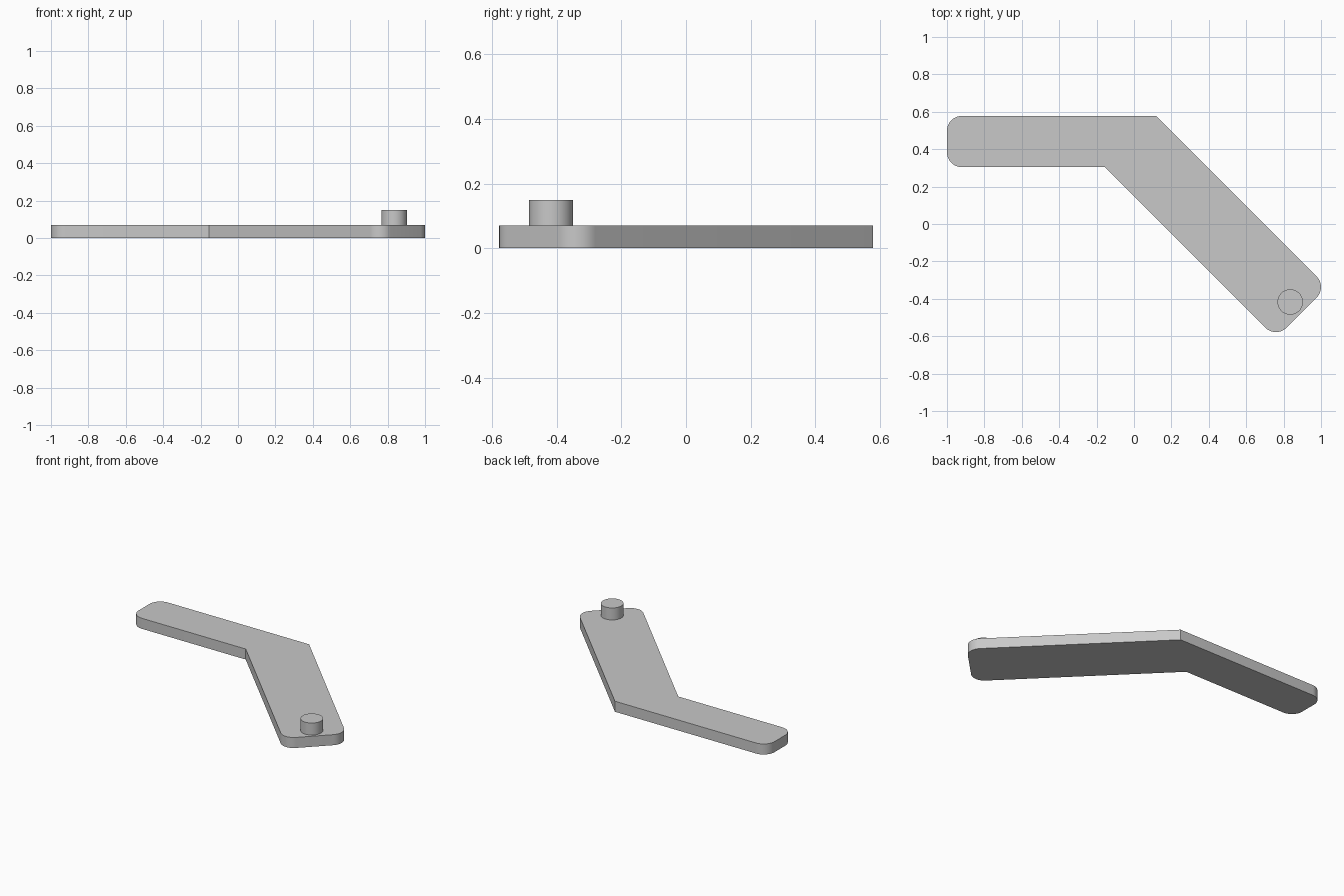
import bpy, bmesh, math
from mathutils import Vector

cube = bpy.data.objects.get("Cube")
if cube:
    bpy.data.objects.remove(cube, do_unlink=True)

THICK, TOP, CORNER_R = 0.07, 0.15, 0.08

grey = bpy.data.materials.new("light_grey")
grey.use_nodes = True
grey.diffuse_color = (0.58, 0.58, 0.58, 1)
grey.node_tree.nodes["Principled BSDF"].inputs["Base Color"].default_value = (0.58, 0.58, 0.58, 1)


def rounded(prev, corner, nxt, radius, steps=10):
    """Arc points replacing a right-angled corner."""
    a = (Vector(prev) - Vector(corner)).normalized() * radius
    b = (Vector(nxt) - Vector(corner)).normalized() * radius
    centre = Vector(corner) + a + b
    angles = [math.pi / 2 * i / steps for i in range(steps + 1)]
    return [centre - b * math.cos(t) - a * math.sin(t) for t in angles]


def extrude_outline(name, points, z0, z1):
    bm = bmesh.new()
    face = bm.faces.new([bm.verts.new((p[0], p[1], z0)) for p in points])
    top = bmesh.ops.extrude_face_region(bm, geom=[face], use_keep_orig=True)["geom"]
    moved = [v for v in top if isinstance(v, bmesh.types.BMVert)]
    bmesh.ops.translate(bm, verts=moved, vec=(0, 0, z1 - z0))
    bmesh.ops.recalc_face_normals(bm, faces=bm.faces)
    mesh = bpy.data.meshes.new(name)
    bm.to_mesh(mesh)
    bm.free()
    mesh.materials.append(grey)
    obj = bpy.data.objects.new(name, mesh)
    bpy.context.collection.objects.link(obj)
    bpy.ops.object.select_all(action="DESELECT")
    obj.select_set(True)
    bpy.context.view_layer.objects.active = obj
    bpy.ops.object.shade_smooth_by_angle(angle=math.radians(30))
    return obj


# Bent flat arm: sharp at the elbow, rounded at both ends
outline = [((-1, 0.578), True), ((-1, 0.304), True), ((-0.156, 0.304), False),
           ((0.759, -0.611), True), ((1.033, -0.337), True), ((0.118, 0.578), False)]
points = []
for i, (corner, is_round) in enumerate(outline):
    if is_round:
        points += rounded(outline[i - 1][0], corner, outline[(i + 1) % len(outline)][0], CORNER_R)
    else:
        points.append(Vector(corner))
extrude_outline("bent_arm", points, 0, THICK)

# Round pin standing on the angled end
circle = [(0.835 + 0.068 * math.cos(math.tau * i / 48), -0.417 + 0.068 * math.sin(math.tau * i / 48))
          for i in range(48)]
extrude_outline("pin", circle, THICK, TOP)
